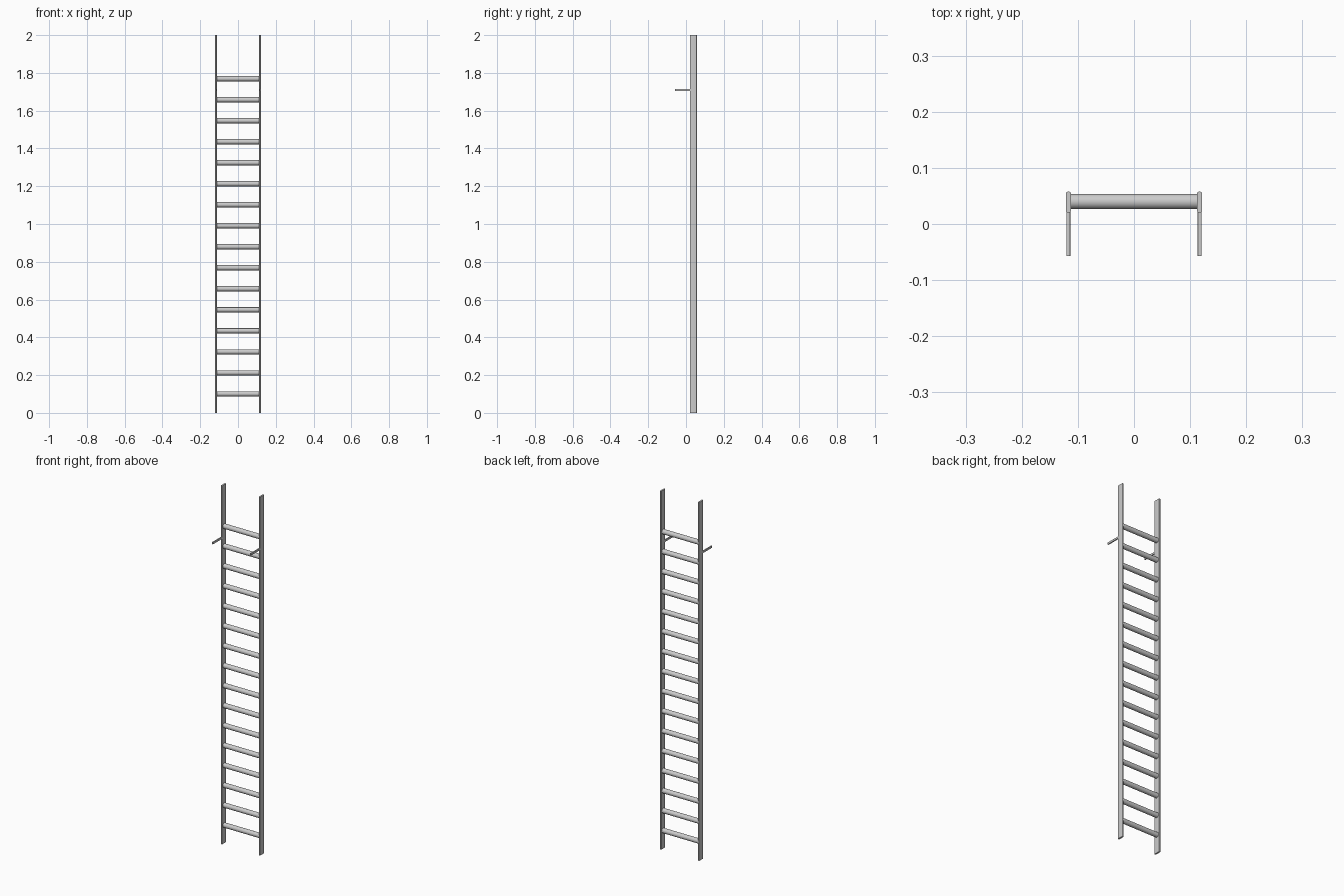
import bpy, math

if "Cube" in bpy.data.objects:
    bpy.data.objects.remove(bpy.data.objects["Cube"])

RAIL_X, RAIL_Y = 0.117, 0.039      # rail centre lines
RAIL_W, RAIL_D = 0.009, 0.037      # rail thickness and depth


def smooth(obj):
    bpy.ops.object.select_all(action='DESELECT')
    obj.select_set(True)
    bpy.context.view_layer.objects.active = obj
    bpy.ops.object.shade_smooth_by_angle(angle=math.radians(35))


def rounded_prism(name, w, h, r, length, seg=4):
    """Rounded rectangle w x h in XY, extruded along +Z."""
    ring = []
    for i, (sx, sy) in enumerate([(1, 1), (-1, 1), (-1, -1), (1, -1)]):
        for k in range(seg + 1):
            a = math.pi / 2 * (i + k / seg)
            ring.append((sx * (w / 2 - r) + r * math.cos(a),
                         sy * (h / 2 - r) + r * math.sin(a)))
    n = len(ring)
    verts = [(x, y, z) for z in (0, length) for x, y in ring]
    faces = [(i, (i + 1) % n, n + (i + 1) % n, n + i) for i in range(n)]
    faces += [tuple(reversed(range(n))), tuple(range(n, 2 * n))]
    mesh = bpy.data.meshes.new(name)
    mesh.from_pydata(verts, [], faces)
    obj = bpy.data.objects.new(name, mesh)
    bpy.context.collection.objects.link(obj)
    smooth(obj)
    return obj


for side, s in (("left", -1), ("right", 1)):
    # Tall flat side rail with softened edges
    rail = rounded_prism(f"{side}_rail", RAIL_W, RAIL_D, 0.003, 2.0)
    rail.location = (s * RAIL_X, RAIL_Y, 0)

    # Mounting peg projecting forward near the top
    peg = rounded_prism(f"{side}_mounting_peg", 0.007, 0.012, 0.002, 0.08)
    peg.rotation_euler = (math.pi / 2, 0, 0)
    peg.location = (s * RAIL_X, 0.023, 1.709)

# Sixteen round rungs, evenly spaced
for i in range(16):
    bpy.ops.mesh.primitive_cylinder_add(
        vertices=24, radius=0.0135, depth=2 * RAIL_X,
        location=(0, RAIL_Y + 0.001, 0.101 + i * 0.1112),
        rotation=(0, math.pi / 2, 0))
    rung = bpy.context.object
    rung.name = f"rung_{i + 1}"
    smooth(rung)
